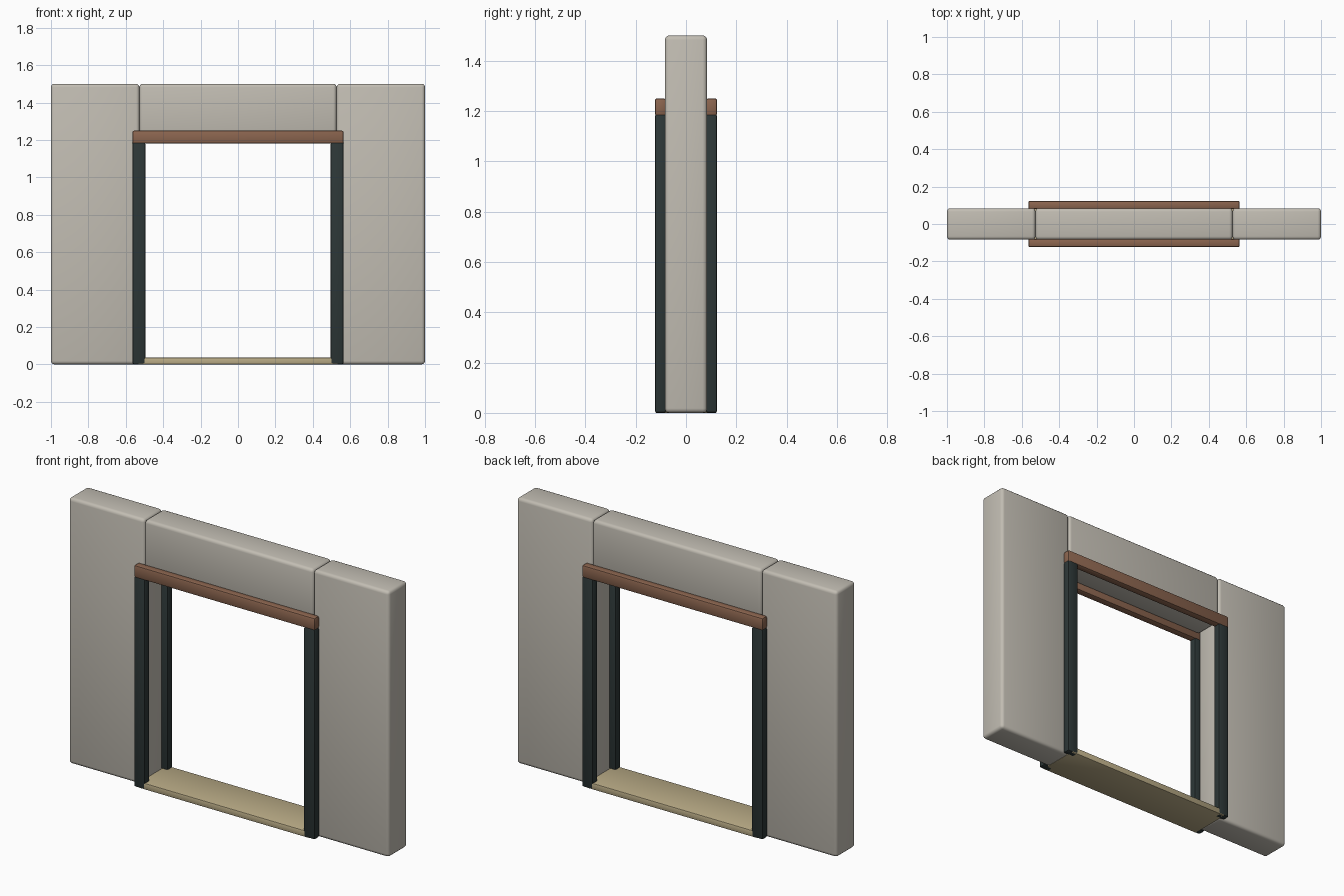
import bpy

if "Cube" in bpy.data.objects:
    bpy.data.objects.remove(bpy.data.objects["Cube"])


def material(name, rgb):
    m = bpy.data.materials.new(name)
    m.diffuse_color = (*rgb, 1)
    m.use_nodes = True
    m.node_tree.nodes["Principled BSDF"].inputs["Base Color"].default_value = m.diffuse_color
    return m


STONE = material("warm_grey_plaster", (0.54, 0.51, 0.45))
WOOD = material("brown_wood", (0.26, 0.13, 0.078))
DARK = material("dark_slate", (0.026, 0.038, 0.038))
TAN = material("pale_tan", (0.49, 0.41, 0.24))


def box(name, x, y, z, mat, bevel, segments):
    """Rounded box given its (min, max) range on each axis."""
    ranges = (x, y, z)
    bpy.ops.mesh.primitive_cube_add(size=1, location=[(a + b) / 2 for a, b in ranges])
    ob = bpy.context.object
    ob.name = name
    ob.scale = [b - a for a, b in ranges]
    bpy.ops.object.transform_apply(location=False, rotation=False, scale=True)
    ob.data.materials.append(mat)
    mod = ob.modifiers.new("rounded_edges", 'BEVEL')
    mod.width = bevel
    mod.segments = segments
    bpy.ops.object.modifier_apply(modifier=mod.name)
    bpy.ops.object.shade_smooth_by_angle(angle=0.6)
    return ob


# Wall: two side panels and the panel above the opening
WALL_Y = (-0.084, 0.084)
box("wall_left", (-1, -0.527), WALL_Y, (0, 1.5), STONE, 0.018, 3)
box("wall_right", (0.527, 1), WALL_Y, (0, 1.5), STONE, 0.018, 3)
box("wall_above_door", (-0.527, 0.527), WALL_Y, (1.215, 1.5), STONE, 0.018, 3)

# Door trim on both faces of the wall
for face, y in (("front", (-0.124, -0.079)), ("back", (0.079, 0.124))):
    box(face + "_header", (-0.565, 0.565), y, (1.18, 1.25), WOOD, 0.01, 2)
    for side, x in (("left", (-0.565, -0.495)), ("right", (0.495, 0.565))):
        box(f"{face}_post_{side}", x, y, (0, 1.187), DARK, 0.01, 2)

# Threshold running under the opening
box("threshold", (-0.537, 0.537), (-0.122, 0.122), (0, 0.036), TAN, 0.005, 2)
